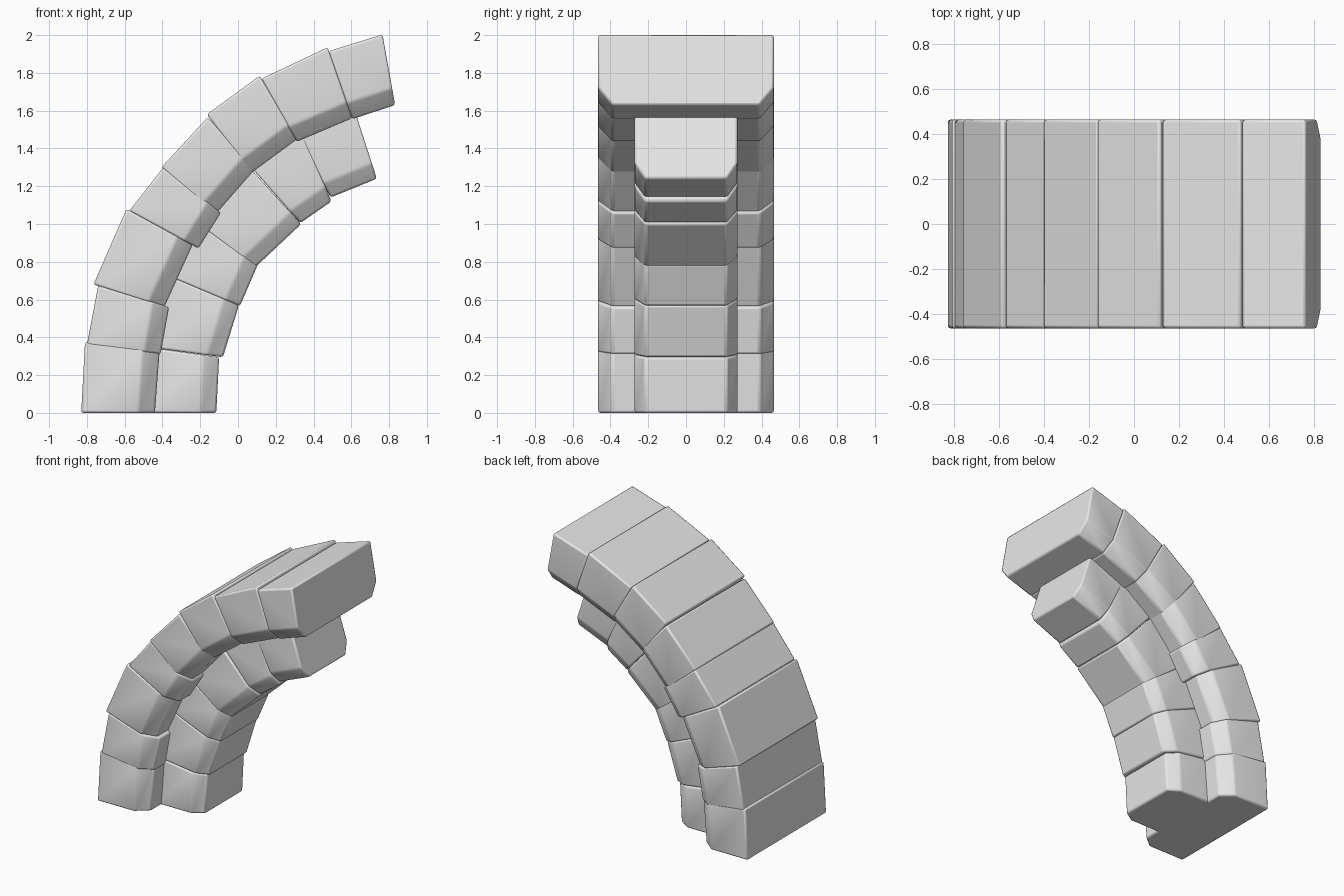
import bpy
import bmesh
from math import radians
from mathutils import Vector

# Clear the default cube
default_cube = bpy.data.objects.get("Cube")
if default_cube:
    bpy.data.objects.remove(default_cube, do_unlink=True)

# Single stone colour
stone = bpy.data.materials.new("grey stone")
stone.use_nodes = True
stone_colour = (0.8, 0.8, 0.8, 1)
stone.diffuse_color = stone_colour
stone.node_tree.nodes["Principled BSDF"].inputs["Base Color"].default_value = stone_colour


def cross_section(bm, outer, inner, half_width, chamfer, depth):
    """Ring of vertices across one end of a block, chamfered on the inner side."""
    outer = Vector((outer[0], 0, outer[1]))
    inner = Vector((inner[0], 0, inner[1]))
    shoulder = inner + (outer - inner).normalized() * depth
    half = [(outer, half_width), (shoulder, half_width), (inner, half_width - chamfer)]
    ring = [(point, -y) for point, y in half] + [(point, y) for point, y in reversed(half)]
    return [bm.verts.new(point + Vector((0, y, 0))) for point, y in ring]


def make_block(name, corners, half_width, chamfer, depth):
    """Arch block lofted between its lower and upper joint."""
    outer_low, outer_high, inner_high, inner_low = corners
    bm = bmesh.new()
    low = cross_section(bm, outer_low, inner_low, half_width, chamfer, depth)
    high = cross_section(bm, outer_high, inner_high, half_width, chamfer, depth)
    bm.faces.new(low)
    bm.faces.new(high)
    for i in range(len(low)):
        j = (i + 1) % len(low)
        bm.faces.new((low[i], low[j], high[j], high[i]))
    bmesh.ops.recalc_face_normals(bm, faces=bm.faces[:])
    mesh = bpy.data.meshes.new(name)
    bm.to_mesh(mesh)
    bm.free()
    mesh.materials.append(stone)
    block = bpy.data.objects.new(name, mesh)
    bpy.context.collection.objects.link(block)

    # Softly worn edges
    bevel = block.modifiers.new("worn edges", "BEVEL")
    bevel.width = 0.012
    bevel.segments = 2
    bevel.limit_method = "ANGLE"
    bevel.angle_limit = radians(20)

    bpy.ops.object.select_all(action="DESELECT")
    block.select_set(True)
    bpy.context.view_layer.objects.active = block
    bpy.ops.object.shade_smooth_by_angle(angle=radians(40))


# Corners of each block in profile: outer low, outer high, inner high, inner low
arch_blocks = [
    ((-.83, 0), (-.81, .375), (-.415, .33), (-.44, 0)),
    ((-.80, .36), (-.74, .675), (-.365, .56), (-.41, .31)),
    ((-.765, .68), (-.59, 1.08), (-.24, .89), (-.39, .56)),
    ((-.575, 1.07), (-.395, 1.30), (-.09, 1.06), (-.21, .87)),
    ((-.405, 1.30), (-.16, 1.565), (.09, 1.29), (-.12, 1.05)),
    ((-.165, 1.58), (.115, 1.785), (.315, 1.45), (.07, 1.27)),
    ((.125, 1.77), (.475, 1.935), (.605, 1.56), (.31, 1.435)),
    ((.48, 1.915), (.765, 2.003), (.832, 1.63), (.605, 1.555)),
]
rib_blocks = [
    ((-.49, 0), (-.46, .345), (-.10, .295), (-.115, 0)),
    ((-.46, .345), (-.35, .72), (.005, .57), (-.08, .295)),
    ((-.36, .72), (-.22, 1.01), (.105, .785), (.01, .565)),
    ((-.21, 1.00), (.06, 1.30), (.335, 1.00), (.09, .77)),
    ((.06, 1.31), (.34, 1.49), (.495, 1.12), (.33, 1.005)),
    ((.32, 1.48), (.625, 1.58), (.735, 1.24), (.49, 1.14)),
]

# Wide outer arch
for number, corners in enumerate(arch_blocks, 1):
    make_block(f"arch_block_{number}", corners, 0.465, 0.075, 0.09)

# Narrow supporting rib beneath it
for number, corners in enumerate(rib_blocks, 1):
    make_block(f"rib_block_{number}", corners, 0.272, 0.055, 0.085)
